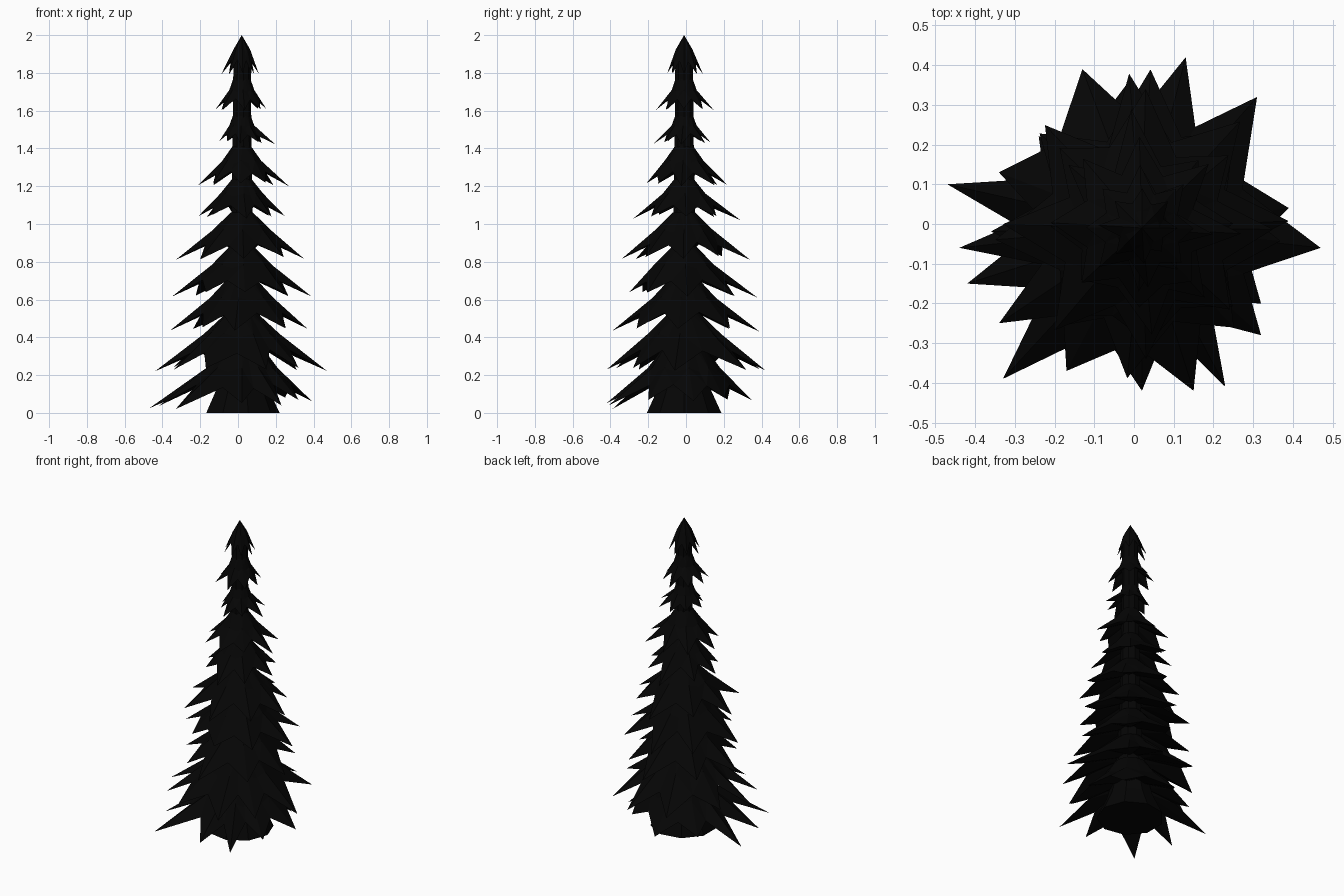
import bpy, bmesh, math, random

if "Cube" in bpy.data.objects:
    bpy.data.objects.remove(bpy.data.objects["Cube"])

random.seed(11)
CX, CY = 0.02, -0.01      # trunk axis sits slightly off centre


def make_object(name, bm, colour):
    bmesh.ops.recalc_face_normals(bm, faces=bm.faces)
    mesh = bpy.data.meshes.new(name)
    bm.to_mesh(mesh)
    bm.free()
    mat = bpy.data.materials.new(name + "_paint")
    mat.diffuse_color = colour
    mat.use_nodes = True
    mat.node_tree.nodes["Principled BSDF"].inputs["Base Color"].default_value = mat.diffuse_color
    mesh.materials.append(mat)
    ob = bpy.data.objects.new(name, mesh)
    bpy.context.collection.objects.link(ob)
    return ob


def ring(bm, pts):
    return [bm.verts.new((CX + r * math.cos(a), CY + r * math.sin(a), z)) for r, a, z in pts]


def bridge(bm, lo, hi):
    n = len(lo)
    for i in range(n):
        j = (i + 1) % n
        bm.faces.new((lo[i], lo[j], hi[j], hi[i]))


# Flared, faceted trunk
bm = bmesh.new()
sides = 9
rings = []
for r, z in [(0.2, 0), (0.14, 0.13), (0.1, 0.28), (0.075, 0.5), (0.065, 0.75),
             (0.058, 1.05), (0.052, 1.4), (0.047, 1.88)]:
    rings.append(ring(bm, [(r, math.tau * i / sides, z) for i in range(sides)]))
for lo, hi in zip(rings, rings[1:]):
    bridge(bm, lo, hi)
bm.faces.new(rings[0][::-1])
bm.faces.new(rings[-1])
make_object("trunk", bm, (0.0015, 0.0015, 0.0015, 1))


def spikes(reach, per_side):
    """Long tips near +x, +y, -x, -y with shorter irregular ones between."""
    tips = []
    for q in range(4):
        for k in range(per_side):
            t = k / per_side
            a = (q + t) * math.pi / 2 + random.uniform(-0.1, 0.1)
            r = reach[q] * (1 - t) + reach[(q + 1) % 4] * t
            tips.append((a, r if k == 0 else r * random.uniform(0.8, 1.0)))
    return tips


def tier(name, top_r, top_z, tip_z, tips):
    """Cone-like skirt whose rim breaks into drooping spikes, hollowed below."""
    tips = sorted(tips)
    n = len(tips)
    far = max(r for a, r in tips)
    mean = sum(r for a, r in tips) / n
    drop = top_z - tip_z
    crown, body, star, inner = [], [], [], []
    for i, (a, r) in enumerate(tips):
        a2 = tips[(i + 1) % n][0] + (math.tau if i == n - 1 else 0)
        mid = (a + a2) / 2
        body_r = 0.47 * mean
        valley = 0.66 * mean * random.uniform(0.93, 1.07)
        under = max(top_r * 0.85, 0.17 * far)
        crown += [(top_r, a, top_z), (top_r, mid, top_z)]
        body += [(body_r, a, top_z - drop * 0.36), (body_r, mid, top_z - drop * 0.42)]
        star += [(r, a, tip_z + (far - r) * 0.3),
                 (valley, mid, top_z - drop * random.uniform(0.62, 0.7))]
        inner += [(under, a, top_z - drop * 0.46), (under, mid, top_z - drop * 0.42)]
    bm = bmesh.new()
    c, b, s, u = (ring(bm, p) for p in (crown, body, star, inner))
    bridge(bm, b, c)
    bridge(bm, s, b)
    bridge(bm, u, s)
    if top_z > 1.95:
        bmesh.ops.pointmerge(bm, verts=c, merge_co=(CX, CY, top_z))
    bmesh.ops.triangulate(bm, faces=bm.faces)
    make_object(name, bm, (0.0015, 0.0015, 0.0015, 1))


# Upper tiers: crown radius, crown z, tip z, reach (+x, +y, -x, -y), spikes per quarter
upper = [
    (0.01, 2.00, 1.79, (0.09, 0.10, 0.11, 0.09), 2),
    (0.045, 1.77, 1.60, (0.13, 0.16, 0.14, 0.15), 2),
    (0.045, 1.58, 1.42, (0.18, 0.14, 0.12, 0.16), 2),
    (0.05, 1.41, 1.20, (0.25, 0.23, 0.23, 0.20), 2),
    (0.05, 1.24, 1.02, (0.23, 0.30, 0.23, 0.27), 2),
    (0.06, 1.06, 0.81, (0.33, 0.35, 0.35, 0.33), 2),
    (0.065, 0.88, 0.61, (0.37, 0.39, 0.37, 0.29), 2),
    (0.075, 0.71, 0.43, (0.35, 0.40, 0.38, 0.38), 2),
]
for i, (r, z, tz, reach, per) in enumerate(upper):
    tier(f"branch_tier_{i + 1}", r, z, tz, spikes(reach, per))


def polar(points):
    return [(math.atan2(y - CY, x - CX), math.hypot(x - CX, y - CY)) for x, y in points]


# Two lowest tiers follow the tips seen from above
tier("branch_tier_9", 0.08, 0.53, 0.22, polar([
    (0.47, -0.06), (0.31, 0.32), (0.13, 0.42), (-0.13, 0.39), (-0.34, 0.13),
    (-0.44, -0.06), (-0.34, -0.25), (-0.17, -0.37), (0.15, -0.42), (0.32, -0.28)]))
tier("branch_tier_10", 0.1, 0.36, 0.02, polar([
    (0.39, 0.04), (0.25, 0.20), (-0.02, 0.35), (-0.24, 0.22), (-0.47, 0.10),
    (-0.42, -0.15), (-0.33, -0.39), (0.02, -0.42), (0.23, -0.41), (0.32, -0.20)]))
